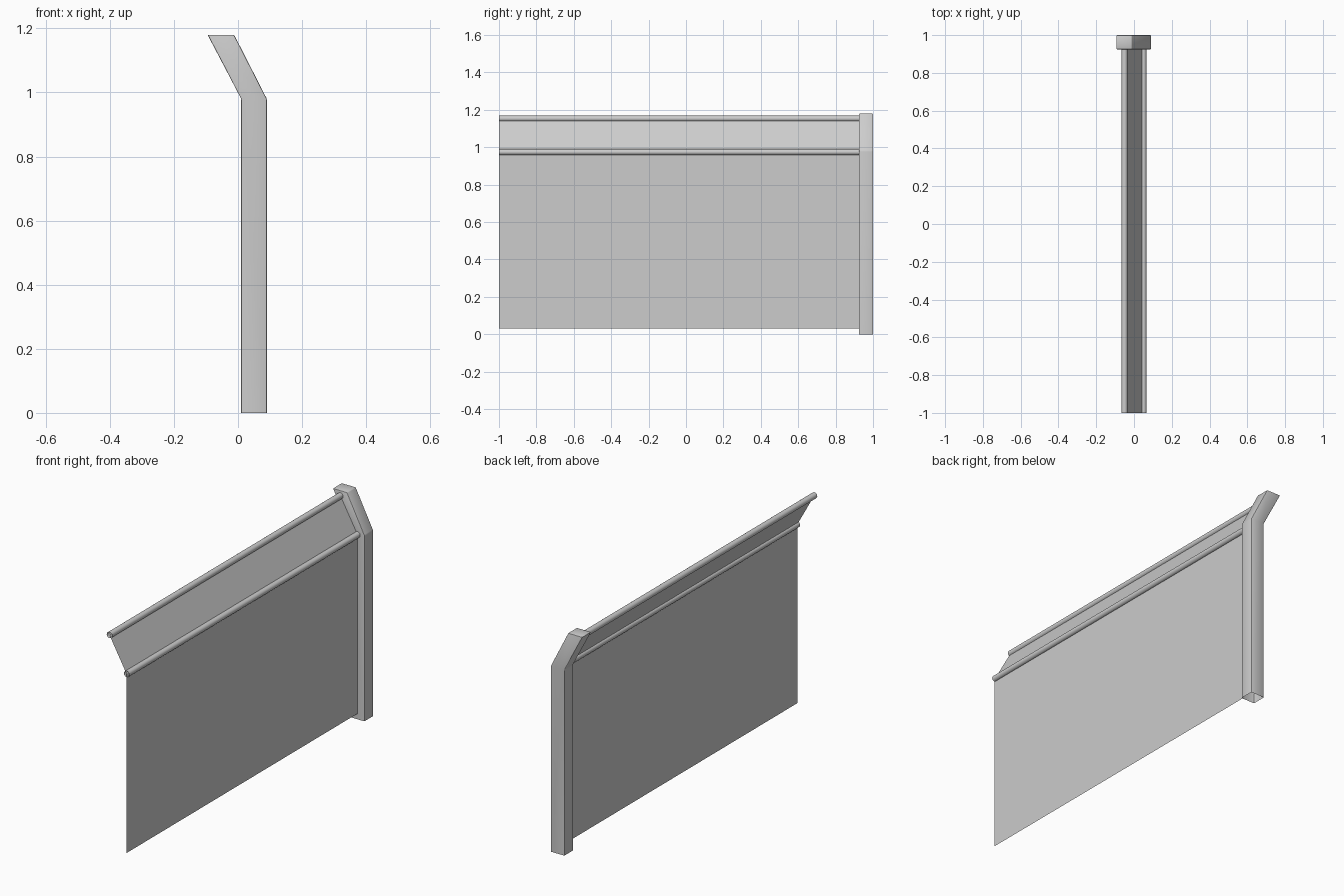
import bpy, bmesh, math
from mathutils import Matrix

cube = bpy.data.objects.get("Cube")
if cube:
    bpy.data.objects.remove(cube, do_unlink=True)

grey = bpy.data.materials.new("light_grey")
grey.use_nodes = True
colour = (0.604, 0.604, 0.604, 1)
grey.diffuse_color = colour
grey.node_tree.nodes["Principled BSDF"].inputs["Base Color"].default_value = colour

FRONT, POST_FRONT, BACK = -1.0, 0.925, 1.0
LOW, HIGH = (0.05, 0.974), (-0.05, 1.153)   # rail centres in x, z


def finish(name, bm):
    mesh = bpy.data.meshes.new(name)
    bm.to_mesh(mesh)
    bm.free()
    mesh.materials.append(grey)
    obj = bpy.data.objects.new(name, mesh)
    bpy.context.collection.objects.link(obj)
    return obj


def smooth(obj):
    bpy.ops.object.select_all(action='DESELECT')
    obj.select_set(True)
    bpy.context.view_layer.objects.active = obj
    bpy.ops.object.shade_smooth_by_angle(angle=math.radians(40))


# Bent post: extruded profile, softened edges, open foot
def post():
    profile = [(0.01, 0), (0.09, 0), (0.09, 0.98), (-0.012, 1.18),
               (-0.095, 1.18), (0.01, 0.98)]
    bm = bmesh.new()
    face = bm.faces.new([bm.verts.new((x, POST_FRONT, z)) for x, z in profile])
    ext = bmesh.ops.extrude_face_region(bm, geom=[face], use_keep_orig=True)
    for v in ext["geom"]:
        if isinstance(v, bmesh.types.BMVert):
            v.co.y = BACK
    bmesh.ops.recalc_face_normals(bm, faces=bm.faces)
    foot = [f for f in bm.faces if all(v.co.z < 0.001 for v in f.verts)]
    bmesh.ops.delete(bm, geom=foot, context='FACES_ONLY')
    edges = [e for e in bm.edges if not e.is_boundary]
    bmesh.ops.bevel(bm, geom=edges, offset=0.004, segments=2, profile=0.5,
                    affect='EDGES', clamp_overlap=True)
    smooth(finish("bent_post", bm))


# Thin sheet between two x, z points along the fence
def panel(name, a, b):
    bm = bmesh.new()
    corners = [(a, FRONT), (a, POST_FRONT), (b, POST_FRONT), (b, FRONT)]
    bm.faces.new([bm.verts.new((p[0], y, p[1])) for p, y in corners])
    finish(name, bm)


# Open round tube along the fence
def rail(name, centre):
    bm = bmesh.new()
    bmesh.ops.create_cone(bm, cap_ends=False, segments=24, radius1=0.016,
                          radius2=0.016, depth=POST_FRONT - FRONT)
    place = Matrix.Translation((centre[0], (FRONT + POST_FRONT) / 2, centre[1]))
    bm.transform(place @ Matrix.Rotation(math.pi / 2, 4, 'X'))
    bmesh.ops.recalc_face_normals(bm, faces=bm.faces)
    smooth(finish(name, bm))


post()
panel("main_panel", (LOW[0], 0.03), LOW)
panel("slanted_panel", LOW, HIGH)
rail("lower_rail", LOW)
rail("upper_rail", HIGH)
